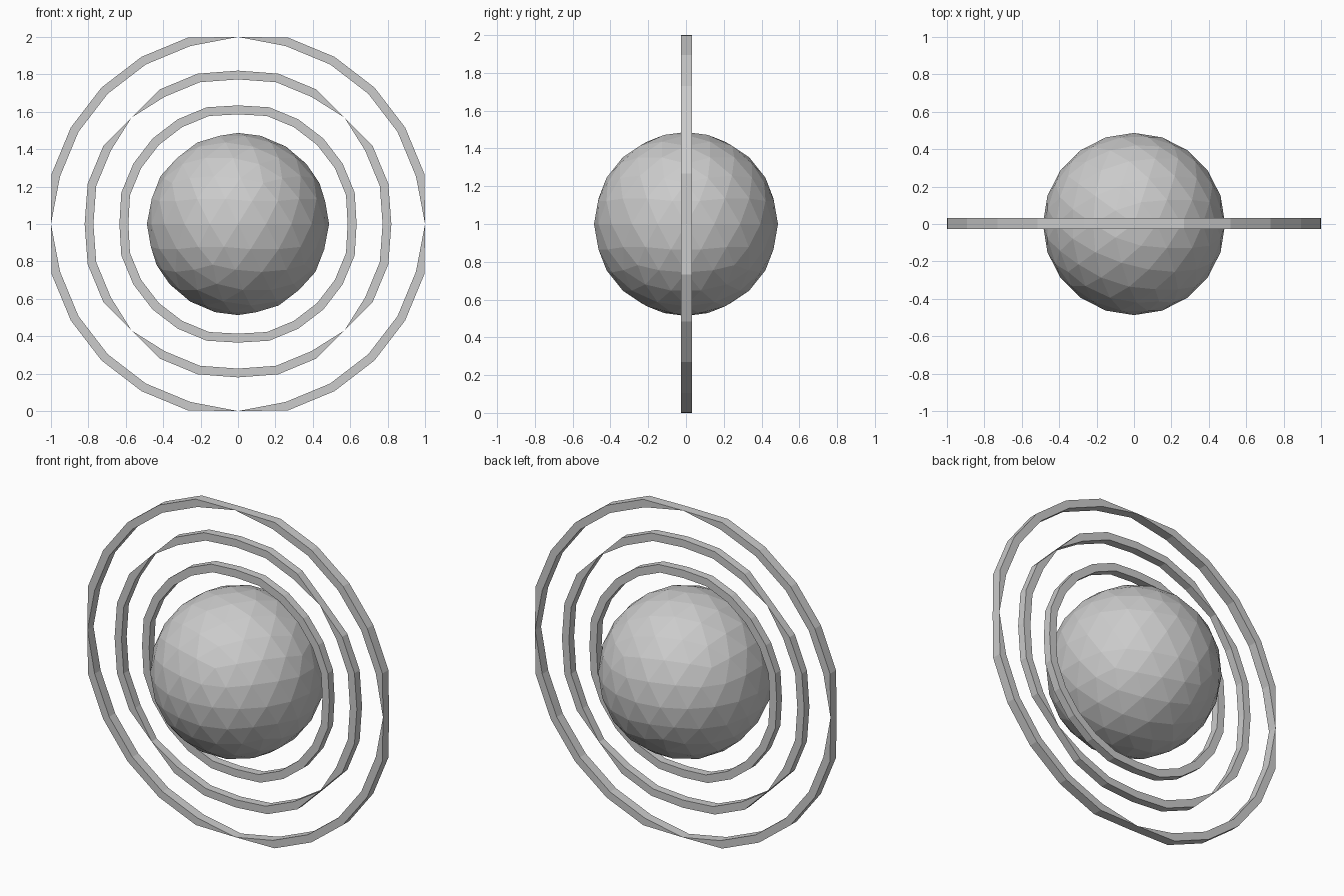
import bpy, bmesh
from math import sin, cos, radians

if "Cube" in bpy.data.objects:
    bpy.data.objects.remove(bpy.data.objects["Cube"])

CENTRE_Z = 1.0
SIDES = 24


def ring(name, r_in, r_out, y0, y1, pinch_r=None, pinch_at=()):
    """Low-poly upright ring with a square section that flattens to a band at pinch_at."""
    bm = bmesh.new()
    sections = []
    for i in range(SIDES):
        a = radians(360 / SIDES * i)
        deg = round(360 / SIDES * i) % 90
        pinched = deg in pinch_at
        # quarter points sit slightly nearer the centre
        dip = 0.012 if deg == 0 else 0.0
        a_in = pinch_r if pinched else r_in - dip
        a_out = pinch_r if pinched else r_out - dip
        sections.append([bm.verts.new((r * cos(a), y, CENTRE_Z + r * sin(a)))
                         for r, y in ((a_in, y0), (a_out, y0), (a_out, y1), (a_in, y1))])
    for i in range(SIDES):
        s, t = sections[i], sections[(i + 1) % SIDES]
        for k in range(4):
            n = (k + 1) % 4
            bm.faces.new((s[k], s[n], t[n], t[k]))
    bmesh.ops.remove_doubles(bm, verts=bm.verts, dist=0.0005)
    bmesh.ops.recalc_face_normals(bm, faces=bm.faces)
    mesh = bpy.data.meshes.new(name)
    bm.to_mesh(mesh)
    bm.free()
    obj = bpy.data.objects.new(name, mesh)
    bpy.context.collection.objects.link(obj)
    return obj


# Central faceted ball
bpy.ops.mesh.primitive_ico_sphere_add(subdivisions=3, radius=0.487, location=(0, 0, CENTRE_Z))
bpy.context.object.name = "core_sphere"

# Three concentric rings
ring("inner_ring", 0.598, 0.646, -0.022, 0.028)
ring("middle_ring", 0.785, 0.832, -0.022, 0.028, 0.805, (45,))
ring("outer_ring", 0.985, 1.032, -0.027, 0.031, 1.0, (0,))
